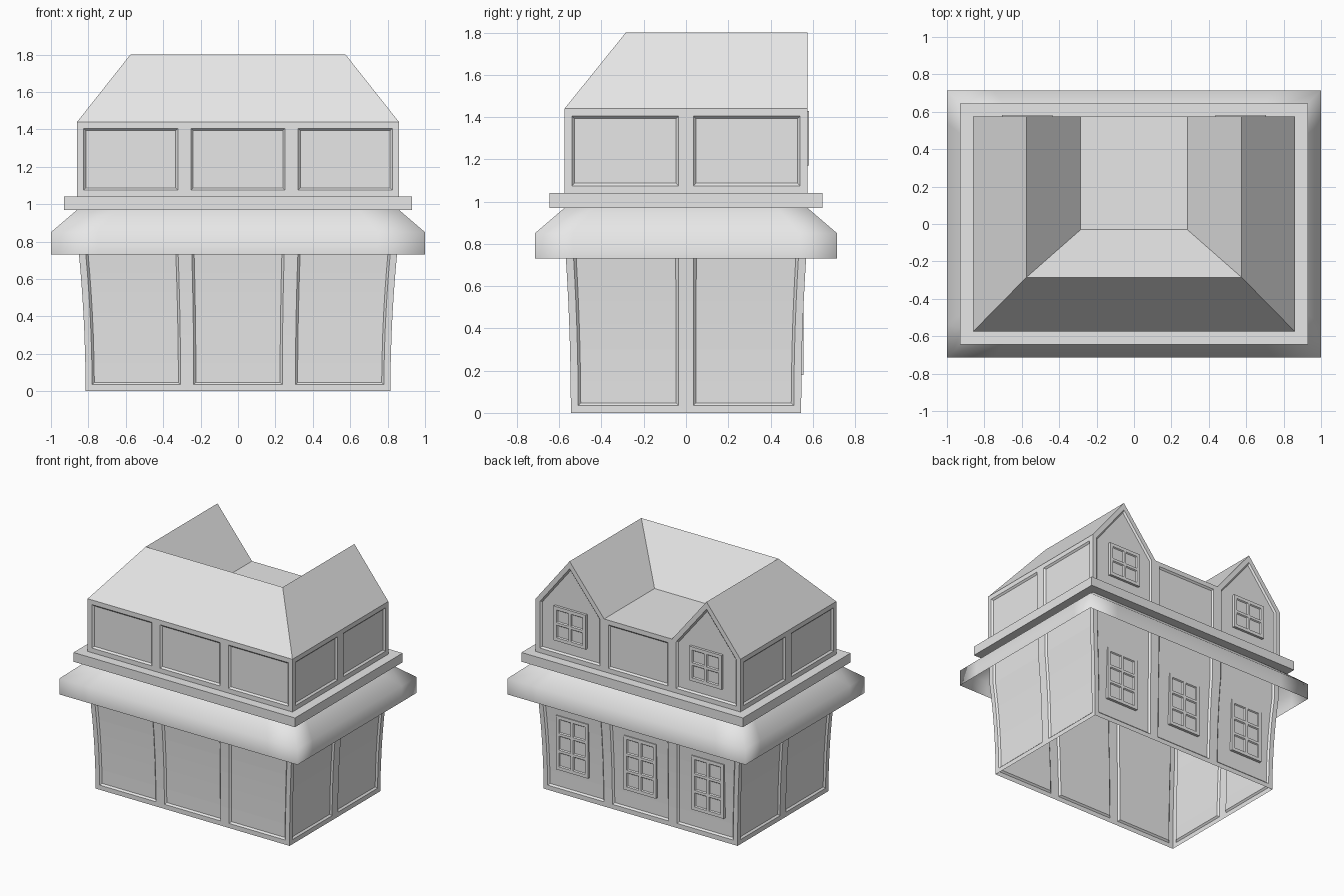
import bpy, bmesh, math
from mathutils import Matrix, Vector

cube = bpy.data.objects.get("Cube")
if cube:
    bpy.data.objects.remove(cube, do_unlink=True)

GREY = (0.8, 0.8, 0.8, 1)
mat = bpy.data.materials.new("plain grey")
mat.use_nodes = True
mat.diffuse_color = GREY
mat.node_tree.nodes["Principled BSDF"].inputs["Base Color"].default_value = GREY

HX, HY = 0.86, 0.575              # half size of the upper storey
EAVE, RIDGE = 1.44, 1.8
RX, RY, VALLEY = 0.575, -0.285, 0.285


def finish(name, bm):
    mesh = bpy.data.meshes.new(name)
    bm.to_mesh(mesh)
    bm.free()
    mesh.materials.append(mat)
    obj = bpy.data.objects.new(name, mesh)
    bpy.context.collection.objects.link(obj)
    return obj


def panel(bm, outlines, border, bevel, depth):
    """Outlines are (u, z) polygons facing -y that form one recessed panel."""
    faces = [bm.faces.new([bm.verts.new((u, 0, z)) for u, z in o]) for o in outlines]
    bmesh.ops.remove_doubles(bm, verts=list({v for f in faces for v in f.verts}), dist=1e-4)
    bm.normal_update()
    for thick, deep in ((border, 0), (bevel, -depth)):
        bmesh.ops.inset_region(bm, faces=faces, use_boundary=True,
                               use_even_offset=True, thickness=thick, depth=deep)
        bm.normal_update()


def rect(u0, u1, z0, z1):
    return [(u0, z0), (u1, z0), (u1, z1), (u0, z1)]


def columns(half, count, levels):
    """Split a wall into equal panels, each made of stacked rows."""
    w = 2 * half / count
    return [[rect(-half + i * w, -half + (i + 1) * w, a, b)
             for a, b in zip(levels, levels[1:])] for i in range(count)]


def wall(name, panels, distance, turn, flare=0):
    bm = bmesh.new()
    for outlines in panels:
        panel(bm, outlines, 0.035, 0.012, 0.012)
    for v in bm.verts:
        v.co.y -= distance
        s = 1 + flare * min(v.co.z / 0.73, 1) ** 2
        v.co.x *= s
        v.co.y *= s
    bm.transform(Matrix.Rotation(math.radians(turn), 4, "Z"))
    return finish(name, bm)


# Ground floor walls, flaring outwards towards the top
levels = [0, 0.15, 0.3, 0.42, 0.53, 0.63, 0.73, 0.97]
for side, half, count, dist, turn in (("front", 0.815, 3, 0.545, 0), ("left", 0.545, 2, 0.815, 90),
                                      ("back", 0.815, 3, 0.545, 180), ("right", 0.545, 2, 0.815, 270)):
    wall("lower_wall_" + side, columns(half, count, levels), dist, turn, 0.043)

# Upper storey walls, with two gables at the back
up = [1.04, EAVE]
wall("upper_wall_front", columns(HX, 3, up), HY, 0)
wall("upper_wall_left", columns(HY, 2, up), HX, 90)
wall("upper_wall_right", columns(HY, 2, up), HX, 270)
gable = [(VALLEY, 1.04), (HX, 1.04), (HX, EAVE), (RX, RIDGE), (VALLEY, EAVE)]
mirrored = [(-u, z) for u, z in reversed(gable)]
wall("upper_wall_back", [[gable], [rect(-VALLEY, VALLEY, 1.04, EAVE)], [mirrored]], HY, 180)

# Curved skirt roof over the ground floor, open underneath
bm = bmesh.new()
rings = []
cuts = (-1, -0.75, -0.4, 0.4, 0.75)
for x, y, z in ((1, 0.715, 0.73), (1, 0.715, 0.85), (HX, HY, 0.97)):
    pts = [(c, -1) for c in cuts] + [(1, c) for c in cuts]
    pts += [(-c, 1) for c in cuts] + [(-1, -c) for c in cuts]
    rings.append([bm.verts.new((a * x, b * y, z)) for a, b in pts])
for low, high in zip(rings, rings[1:]):
    for i in range(len(low)):
        j = (i + 1) % len(low)
        bm.faces.new((low[i], low[j], high[j], high[i])).smooth = True
finish("skirt_roof", bm)

# Flat ledge between the storeys
bm = bmesh.new()
bmesh.ops.create_cube(bm, size=1, matrix=Matrix.Translation((0, 0, 1.005))
                      @ Matrix.Diagonal((1.86, 1.29, 0.07, 1)))
finish("ledge", bm)

# U-shaped hipped roof, half of it mirrored
bm = bmesh.new()
points = dict(A=(HX, -HY, EAVE), B=(RX, RY, RIDGE), C=(RX, HY, RIDGE), D=(HX, HY, EAVE),
              E=(VALLEY, -0.03, EAVE), F=(VALLEY, HY, EAVE), G=(0, -HY, EAVE),
              H=(0, RY, RIDGE), I=(0, -0.03, EAVE), J=(0, HY, EAVE))
verts = {k: bm.verts.new(p) for k, p in points.items()}
for loop in ("GABH", "ADCB", "BCFE", "HBEI", "IEFJ"):
    bm.faces.new([verts[k] for k in loop])
roof = finish("roof", bm)
mod = roof.modifiers.new("mirror", "MIRROR")
mod.use_axis[0] = True


# Windows: a slab with a grid of recessed panes
def window(name, x, z0, z1, rows, face_y, back_y):
    bm = bmesh.new()
    w, rim = 0.135, 0.015
    dz = (z1 - z0 - 2 * rim) / rows
    for r in range(rows):
        a = z0 + rim + r * dz
        for u in (rim - w, 0):
            panel(bm, [rect(u, u + w - rim, a, a + dz)], 0.01, 0.006, 0.008)
    # rim around the panes and the slab sides
    for o in (rect(-w, rim - w, z0, z1), rect(w - rim, w, z0, z1),
              rect(rim - w, w - rim, z0, z0 + rim), rect(rim - w, w - rim, z1 - rim, z1)):
        bm.faces.new([bm.verts.new((u, 0, z)) for u, z in o])
    depth = Vector((0, face_y - back_y, 0))
    corners = [Vector((u, 0, z)) for u, z in rect(-w, w, z0, z1)]
    for p, q in zip(corners, corners[1:] + corners[:1]):
        bm.faces.new([bm.verts.new(c) for c in (q, p, p + depth, q + depth)])
    bm.transform(Matrix.Translation((x, face_y, 0)) @ Matrix.Rotation(math.pi, 4, "Z"))
    finish(name, bm)


for label, x in (("left", 0.57), ("middle", 0), ("right", -0.57)):
    window("lower_window_" + label, x, 0.18, 0.59, 3, 0.555, 0.52)
    if x:
        window("gable_window_" + label, x, 1.17, 1.43, 2, 0.582, 0.55)
